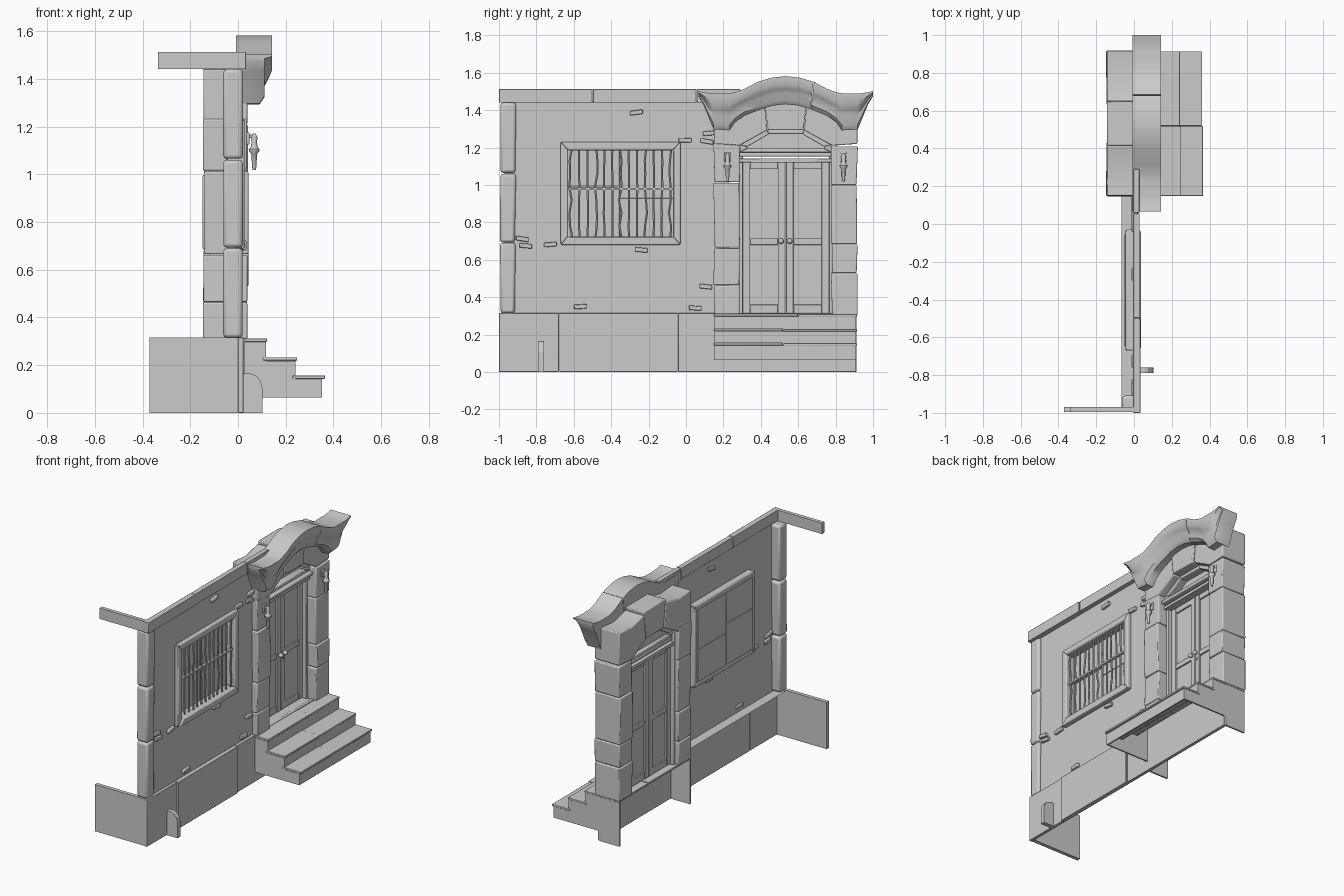
import bpy, bmesh, math, random
random.seed(4)


def make(name, verts, faces, bevel=0.0, smooth=False):
    me = bpy.data.meshes.new(name)
    bm = bmesh.new()
    vs = [bm.verts.new(v) for v in verts]
    for f in faces:
        bm.faces.new([vs[i] for i in f])
    bmesh.ops.recalc_face_normals(bm, faces=bm.faces)
    bm.to_mesh(me)
    bm.free()
    ob = bpy.data.objects.new(name, me)
    bpy.context.collection.objects.link(ob)
    if bevel:
        m = ob.modifiers.new("bevel", 'BEVEL')
        m.width, m.segments = bevel, 2
    if smooth or bevel:
        bpy.ops.object.select_all(action='DESELECT')
        ob.select_set(True)
        bpy.context.view_layer.objects.active = ob
        bpy.ops.object.shade_smooth_by_angle(angle=math.radians(40))
    return ob


def loft(name, rings, bevel=0.0, smooth=False):
    n = len(rings[0])
    faces = [(r * n + i, r * n + (i + 1) % n, (r + 1) * n + (i + 1) % n, (r + 1) * n + i)
             for r in range(len(rings) - 1) for i in range(n)]
    last = (len(rings) - 1) * n
    faces += [tuple(range(n)), tuple(range(last, last + n))]
    return make(name, [p for r in rings for p in r], faces, bevel, smooth)


def prism(name, yz, x0, x1, bevel=0.0):
    return loft(name, [[(x, y, z) for y, z in yz] for x in (x0, x1)], bevel)


def box(name, x, y, z, bevel=0.0, jit=0.0):
    j = lambda: random.uniform(-jit, jit)
    yz = [(y[0] + j(), z[0]), (y[1] + j(), z[0]), (y[1] + j(), z[1]), (y[0] + j(), z[1])]
    return prism(name, yz, x[0] + j(), x[1] + j(), bevel)


def rod(name, path, radii, n=8):
    # round rod made of horizontal rings
    return loft(name, [[(p[0] + r * math.cos(k * math.tau / n), p[1] + r * math.sin(k * math.tau / n), p[2])
                        for k in range(n)] for p, r in zip(path, radii)], smooth=True)


# plaster wall sheet with a window opening and bottom flange
ys, zs = [-0.97, -0.64, -0.06, 0.23], [0.31, 0.71, 1.20, 1.45]
verts = [(0.0, y, z) for z in zs for y in ys] + [(-0.065, -0.97, 0.31), (-0.065, 0.23, 0.31)]
faces = [(r * 4 + c, r * 4 + c + 1, r * 4 + c + 5, r * 4 + c + 4)
         for r in range(3) for c in range(3) if (r, c) != (1, 1)]
make("wall", verts, faces + [(16, 17, 3, 2, 1, 0)])

# plinth in three stretches, its side return and the guard stone
for a, b, x in ((-1, -0.68, 0.022), (-0.677, -0.045, 0.03), (-0.042, 0.91, 0.022)):
    box("plinth", (0.0, x), (a, b), (0, 0.315), 0.003)
box("plinth_return", (-0.37, 0.0), (-0.995, -0.97), (0, 0.315))
prof = [(0.02, 0), (0.102, 0), (0.102, 0.105), (0.094, 0.135), (0.075, 0.157), (0.055, 0.165), (0.02, 0.165)]
loft("guard_stone", [[(x, y, z) for x, z in prof] for y in (-0.79, -0.76)])

# corner quoins
for a, b in ((0.315, 0.69), (0.693, 1.06), (1.065, 1.44)):
    box("quoin", (-0.062, 0.022), (-0.995, -0.912), (a, b), 0.014, 0.004)

# top moulding and its side return
for a, b, x in ((-1, -0.5, 0.034), (-0.497, 0.055, 0.03), (0.058, 0.29, 0.028)):
    box("top_moulding", (-0.005, x), (a, b), (1.44, 1.513), 0.003)
box("top_moulding_return", (-0.335, 0.0), (-0.995, -0.97), (1.44, 1.513))

# exposed bricks
for y, z in ((-.875, .712), (-.857, .675), (-.725, .682), (-.565, .35), (-.24, .653), (.05, .342),
             (.105, .457), (-.005, 1.24), (.112, 1.233), (.125, 1.277), (-.265, 1.388)):
    t = random.uniform(-0.006, 0.006)
    prism("brick", [(y - .034, z - .012 - t), (y + .034, z - .012 + t), (y + .034, z + .012 + t),
                    (y - .034, z + .012 - t)], -0.012, 0.018, 0.004)

# window frame with mitred corners
o, i = (-0.67, -0.03, 0.68, 1.23), (-0.63, -0.07, 0.725, 1.185)
oc = [(o[0], o[2]), (o[1], o[2]), (o[1], o[3]), (o[0], o[3])]
ic = [(i[0], i[2]), (i[1], i[2]), (i[1], i[3]), (i[0], i[3])]
for k in range(4):
    n = (k + 1) % 4
    prism("window_frame", [oc[k], oc[n], ic[n], ic[k]], -0.045, 0.036 if k == 0 else 0.028, 0.007)
# shutter boards behind the bars
for a, b, c, d in ((-.645, -.36, .715, .99), (-.357, -.055, .715, .93), (-.645, -.36, .993, 1.2), (-.357, -.055, .933, 1.2)):
    box("window_board", (-0.05, -0.035), (a, b), (c, d), 0.002)
# bent window bars and cross bar
for k in range(13):
    y = -0.615 + k * 0.0442
    bend = 0.009 if k % 3 == 0 else 0.002
    path = [(0.002 + random.uniform(-bend, bend) / 2, y + random.uniform(-bend, bend), 0.71 + s * 0.07) for s in range(8)]
    rod("window_bar", path, [0.0065] * 8, 6)
box("window_cross_bar", (-0.006, 0.012), (-0.635, -0.065), (0.972, 0.984))

# door pillars
for (a, b), seams in (((0.15, 0.287), (.31, .465, .665, 1.015, 1.235)), ((0.778, 0.915), (.305, .53, .685, 1.0, 1.21))):
    for lo, hi in zip(seams, seams[1:]):
        box("pillar_block", (-0.145, 0.04), (a, b), (lo, hi - 0.003), 0.006, 0.004)

# arch stones
C = 0.533
for s in (-1, 1):
    yz = [(-.383, 1.22), (-.248, 1.21), (-.098, 1.293), (-.116, 1.46), (-.25, 1.43), (-.383, 1.44)]
    prism("arch_stone", [(C - s * p, z) for p, z in yz], -0.145, 0.04, 0.006)
prism("keystone", [(C - .095, 1.293), (C + .095, 1.293), (C + .118, 1.48), (C - .118, 1.48)], -0.142, 0.05, 0.006)

# sweeping cornice, two halves meeting at a slanted seam
half = [(-.467, 1.475, 1.502), (-.44, 1.43, 1.496), (-.405, 1.345, 1.49), (-.385, 1.297, 1.49), (-.3, 1.292, 1.49),
        (-.27, 1.335, 1.496), (-.22, 1.37, 1.514), (-.14, 1.405, 1.552), (-.07, 1.425, 1.574), (0, 1.432, 1.582)]
stations = half + [(-y, b, t) for y, b, t in half[-2::-1]]
prof = [(-.008, 1), (.142, 1), (.142, .72), (.128, .55), (.112, .4), (.11, .15), (.09, 0), (-.008, 0)]


def ring(st, shift=0.0):
    y, b, t = st
    return [(x, C + y + shift + 0.12 * y * (f - .5) * (abs(y) < .2), b + (t - b) * f) for x, f in prof]


loft("cornice_left", [ring(s) for s in stations[:12]], smooth=True)
loft("cornice_right", [ring(stations[11], 0.003)] + [ring(s) for s in stations[12:]], smooth=True)

# door surround: jambs, header beam, fanlight frame and pane
for a, b in ((0.283, 0.304), (0.764, 0.782)):
    box("door_jamb", (-0.12, -0.025), (a, b), (0.31, 1.2), 0.004)
box("door_header", (-0.12, -0.005), (0.285, 0.78), (1.12, 1.142), 0.003)
box("door_header_ledge", (-0.11, 0.015), (0.285, 0.78), (1.152, 1.175), 0.006)
out = [(-.245, 1.175), (.245, 1.175), (.245, 1.215), (.1, 1.296), (-.1, 1.296), (-.245, 1.215)]
inn = [(-.205, 1.195), (.205, 1.195), (.205, 1.205), (.09, 1.272), (-.09, 1.272), (-.205, 1.205)]
for k in range(6):
    n = (k + 1) % 6
    prism("fanlight_frame", [(C + p, z) for p, z in (out[k], out[n], inn[n], inn[k])], -0.11, -0.01, 0.004)
prism("fanlight_pane", [(C + p, z) for p, z in out], -0.08, -0.06)

# door leaves with raised frames and knobs
for a, b, knob in ((0.303, 0.531, 0.508), (0.535, 0.765, 0.554)):
    box("door_panel", (-0.085, -0.065), (a, b), (0.315, 1.125))
    for y in ((a, a + .04), (b - .04, b)):
        box("door_stile", (-0.097, -0.053), y, (0.315, 1.125), 0.003)
    for z in ((.315, .36), (.68, .715), (1.085, 1.125)):
        box("door_rail", (-0.095, -0.055), (a + .04, b - .04), z, 0.003)
    rod("door_knob", [(-.035, knob, .70 + h) for h in (-.015, -.009, 0, .009, .015)], [.004, .013, .016, .013, .004], 10)
    box("knob_stem", (-.06, -.035), (knob - .005, knob + .005), (.695, .705))
box("keyhole_plate", (-.06, -.048), (.549, .559), (.655, .672))

# wall lamps
for y in (0.222, 0.842):
    box("lamp_plate", (0.036, 0.048), (y - .017, y + .017), (1.125, 1.175), 0.004)
    box("lamp_arm", (0.04, 0.075), (y - .007, y + .007), (1.152, 1.166), 0.003)
    rod("lamp_body", [(0.068, y, z) for z in (1.17, 1.155, 1.13, 1.115, 1.105, 1.095, 1.085, 1.03, 1.018)],
        [.006, .013, .012, .014, .022, .021, .012, .009, .006], 10)

# hollow steps: cheeks, risers and overhanging tread slabs
prof = [(0.0, .065), (.352, .065), (.352, .142), (.24, .142), (.24, .218), (.117, .218), (.117, .297), (0.0, .297)]
for a in (0.15, 0.9):
    loft("step_cheek", [[(x, y, z) for x, z in prof] for y in (a, a + 0.01)])
for x, z0, z1 in ((.352, .065, .142), (.24, .142, .218), (.117, .218, .297)):
    box("step_riser", (x - .01, x), (.15, .91), (z0, z1))
for x0, x1, z, cut in ((.228, .365, .143, .52), (.105, .247, .219, .52), (-.14, .122, .298, .6)):
    box("step_tread", (x0, x1), (.148, cut - .002), (z, z + .014), 0.003)
    box("step_tread", (x0, x1 - .004), (cut, .914), (z - .002, z + .011), 0.003)

# open foundation under the doorway
for a in (0.15, 0.9):
    box("foundation_side", (-0.142, 0.0), (a, a + 0.012), (0, 0.3))
